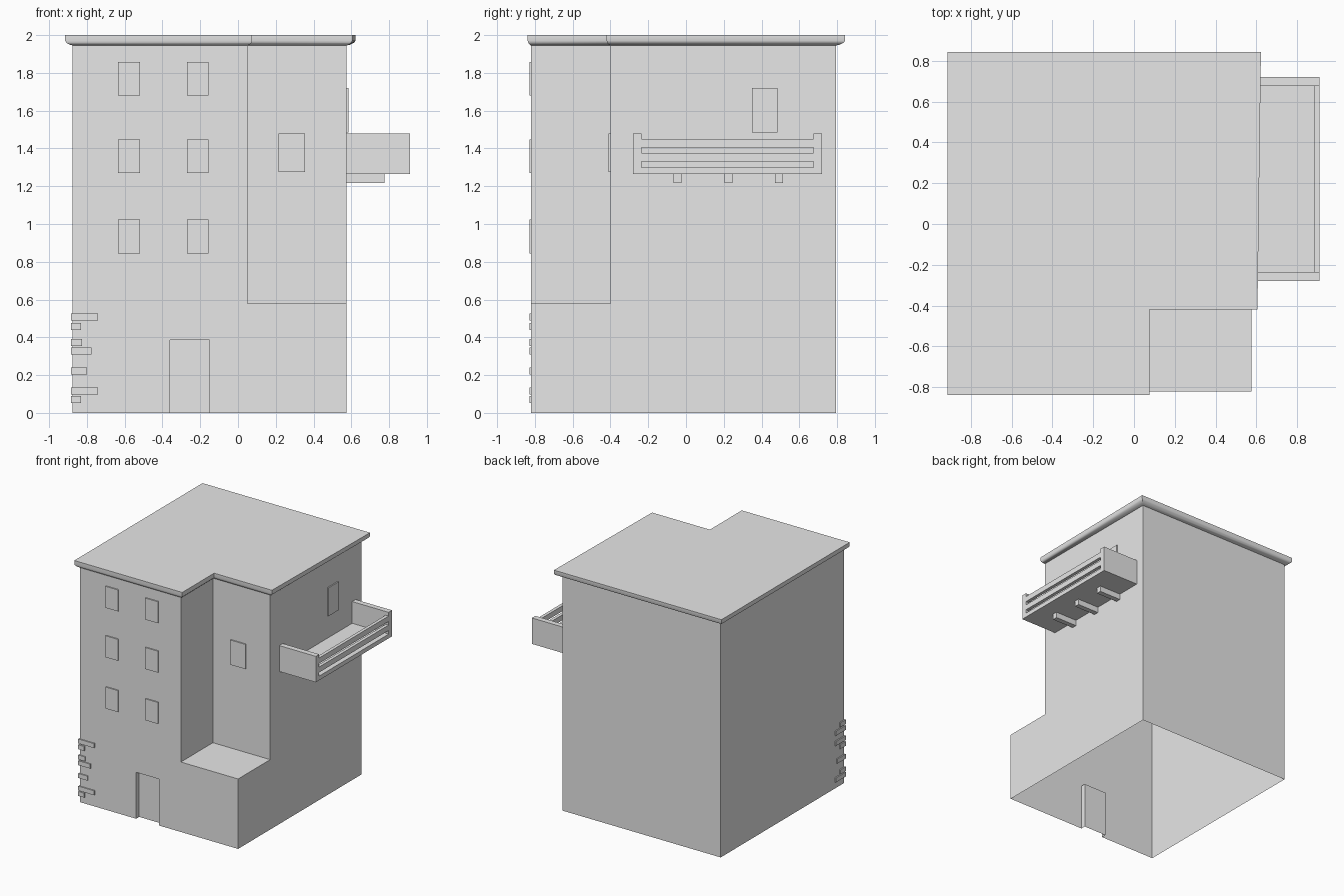
import bpy
import bmesh
import math

cube = bpy.data.objects.get("Cube")
if cube:
    bpy.data.objects.remove(cube, do_unlink=True)

plaster = bpy.data.materials.new("light grey plaster")
plaster.use_nodes = True
GREY = (0.8, 0.8, 0.8, 1)
plaster.diffuse_color = GREY
plaster.node_tree.nodes["Principled BSDF"].inputs["Base Color"].default_value = GREY

LEFT, RIGHT, FRONT, BACK = -0.875, 0.575, -0.82, 0.795
STEP_X, STEP_Y, TERRACE_Z, EAVES_Z = 0.05, -0.4, 0.58, 1.945


def finish(name, bm):
    bmesh.ops.remove_doubles(bm, verts=bm.verts, dist=1e-5)
    mesh = bpy.data.meshes.new(name)
    bm.to_mesh(mesh)
    bm.free()
    mesh.materials.append(plaster)
    obj = bpy.data.objects.new(name, mesh)
    bpy.context.collection.objects.link(obj)
    return obj


def ring(bm, outline, z):
    return [bm.verts.new((x, y, z)) for x, y in outline]


def loft(bm, low, high, skip=()):
    n = len(low)
    for i in range(n):
        if i not in skip:
            j = (i + 1) % n
            bm.faces.new((low[i], low[j], high[j], high[i]))


def prism(name, outline, z0, z1):
    bm = bmesh.new()
    low, high = ring(bm, outline, z0), ring(bm, outline, z1)
    loft(bm, low, high)
    bm.faces.new(high)
    bm.faces.new(low[::-1])
    return finish(name, bm)


def box(name, x0, x1, y0, y1, z0, z1):
    return prism(name, [(x0, y0), (x1, y0), (x1, y1), (x0, y1)], z0, z1)


# Walls: open-bottomed shell with a recessed doorway and a corner terrace
DOOR_L, DOOR_R, DOOR_TOP, DOOR_DEPTH = -0.36, -0.15, 0.385, 0.04
base = [(LEFT, FRONT), (DOOR_L, FRONT), (DOOR_R, FRONT),
        (RIGHT, FRONT), (RIGHT, BACK), (LEFT, BACK)]
upper = [(LEFT, FRONT), (STEP_X, FRONT), (STEP_X, STEP_Y),
         (RIGHT, STEP_Y), (RIGHT, BACK), (LEFT, BACK)]
terrace = [(STEP_X, FRONT), (RIGHT, FRONT), (RIGHT, STEP_Y), (STEP_X, STEP_Y)]

bm = bmesh.new()
ground, lintel, ledge = (ring(bm, base, z) for z in (0, DOOR_TOP, TERRACE_Z))
loft(bm, ground, lintel, skip=(1,))
loft(bm, lintel, ledge)
loft(bm, ring(bm, upper, TERRACE_Z), ring(bm, upper, EAVES_Z))
bm.faces.new(ring(bm, terrace, TERRACE_Z))
frame = [ground[1], ground[2], lintel[2], lintel[1]]
inner = [bm.verts.new((v.co.x, v.co.y + DOOR_DEPTH, v.co.z)) for v in frame]
loft(bm, frame, inner, skip=(0,))
bm.faces.new(inner)
finish("walls", bm)

# Roof slab with a coved cornice underneath
eaves = [(-0.915, -0.838), (0.075, -0.838), (0.075, -0.42),
         (0.605, -0.42), (0.622, 0.842), (-0.915, 0.842)]
bm = bmesh.new()
rings = []
for f, z in ((0, EAVES_Z), (0.45, 1.95), (0.85, 1.96), (1, 1.97), (1, 2)):
    outline = [(a + (c - a) * f, b + (d - b) * f)
               for (a, b), (c, d) in zip(upper, eaves)]
    rings.append(ring(bm, outline, z))
for low, high in zip(rings, rings[1:]):
    loft(bm, low, high)
bm.faces.new(rings[-1])
roof = finish("roof", bm)
bpy.ops.object.select_all(action="DESELECT")
roof.select_set(True)
bpy.context.view_layer.objects.active = roof
bpy.ops.object.shade_smooth_by_angle(angle=math.radians(40))

# Windows: thin raised plates
T = 0.0098
for col, x in enumerate((-0.635, -0.27)):
    for row, z in enumerate((0.845, 1.27, 1.68)):
        box(f"front_window_{row}_{col}", x, x + 0.115,
            FRONT - T, FRONT, z, z + 0.178)
box("terrace_window", 0.215, 0.355, STEP_Y - T, STEP_Y, 1.275, 1.48)
box("balcony_window", RIGHT, RIGHT + T, 0.35, 0.485, 1.485, 1.72)

# Balcony: floor, end panels, rails and supporting beams
Y0, Y1, OUT, PANEL = -0.28, 0.72, 0.91, 0.045
box("balcony_floor", RIGHT, OUT, Y0 + PANEL, Y1 - PANEL, 1.265, 1.3)
for name, y in (("front", Y0), ("back", Y1 - PANEL)):
    box(f"balcony_{name}_panel", RIGHT, OUT, y, y + PANEL, 1.265, 1.48)
for name, z in (("lower", 1.33), ("upper", 1.405)):
    box(f"balcony_{name}_rail", OUT - 0.027, OUT,
        Y0 + PANEL, Y1 - PANEL, z, z + 0.045)
for i in range(3):
    y = -0.065 + 0.268 * i
    box(f"balcony_beam_{i}", RIGHT, 0.775, y, y + 0.042, 1.217, 1.265)

# Exposed bricks wrapping the front corner: height, front reach, side reach
bricks = [(0.053, 0.045, 0.12), (0.097, 0.135, 0.06), (0.202, 0.075, 0.1),
          (0.308, 0.1, 0.06), (0.355, 0.05, 0.12), (0.44, 0.045, 0.12),
          (0.488, 0.135, 0.06)]
for i, (z, fx, sy) in enumerate(bricks):
    outline = [(LEFT - T, FRONT - T), (LEFT + fx, FRONT - T),
               (LEFT + fx, FRONT), (LEFT, FRONT),
               (LEFT, FRONT + sy), (LEFT - T, FRONT + sy)]
    prism(f"corner_brick_{i}", outline, z, z + 0.037)
